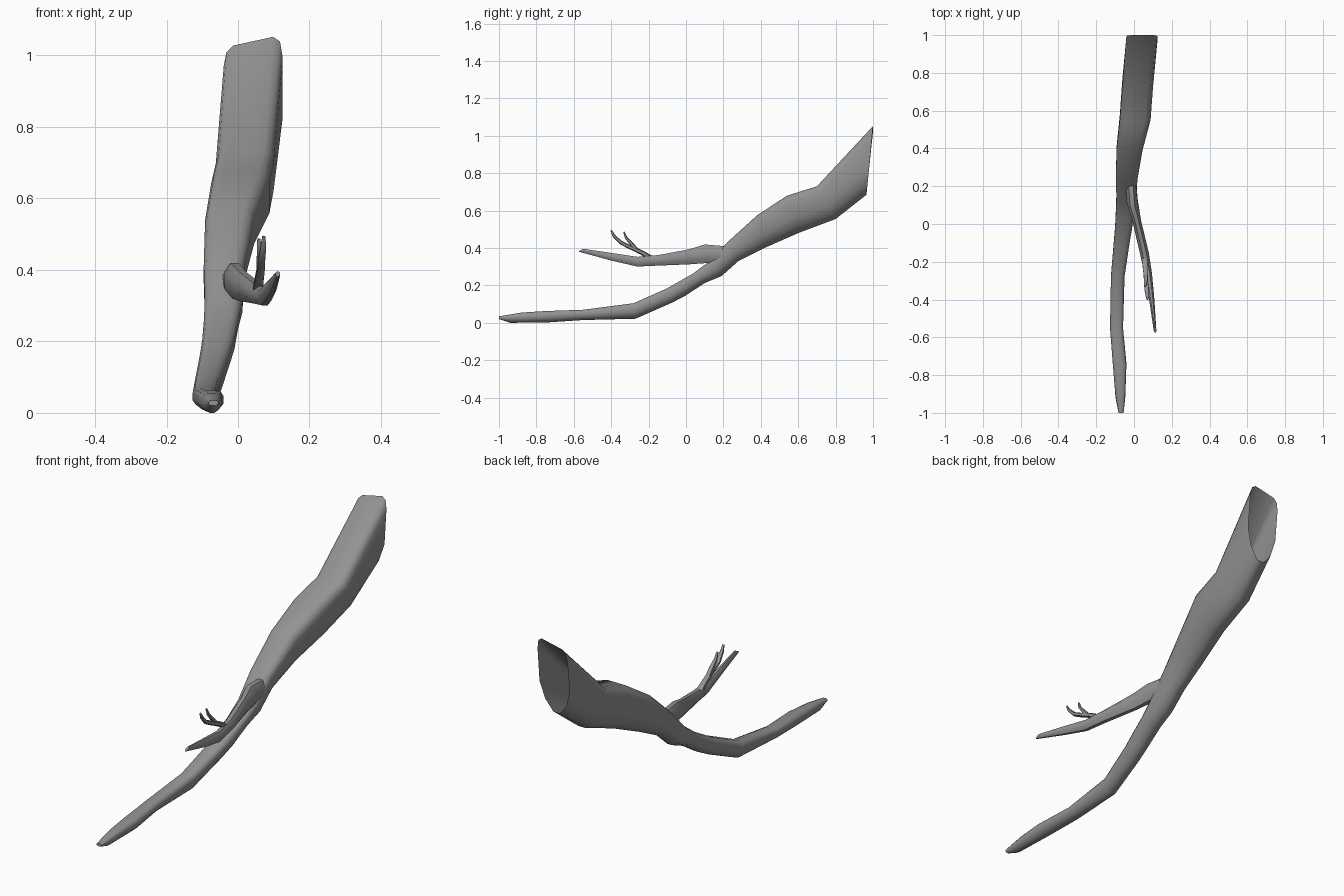
import bpy, bmesh, math

if "Cube" in bpy.data.objects:
    bpy.data.objects.remove(bpy.data.objects["Cube"])

# Dark grey bark
bark = bpy.data.materials.new("bark")
bark.diffuse_color = (0.29, 0.29, 0.29, 1)
bark.use_nodes = True
bark.node_tree.nodes["Principled BSDF"].inputs["Base Color"].default_value = bark.diffuse_color

def spow(t, p):
    return math.copysign(abs(t) ** p, t)

def loft(name, rings, sides=12, box=(1.0, 1.0), right_low=1.0, tilt=0.0,
         cap_start=False):
    """Skin rings given as (top y, top z, bottom y, bottom z, x left, x right).
    box: exponent of the upper half at first and last ring (small = boxy)."""
    bm = bmesh.new()
    loops = []
    k = math.cos(math.pi / sides)
    for n, (ty, tz, by, bz, xl, xr) in enumerate(rings):
        f = n / (len(rings) - 1)
        loop = []
        for i in range(sides):
            a = 2 * math.pi * (i + 0.5) / sides
            c, s = math.cos(a), math.sin(a)
            # boxy upper half, tapering lower half
            p = box[0] * (1 - f) + box[1] * f if s > 0 else (right_low if c > 0 else 1.0)
            u = max(-1, min(1, spow(c / k, p)))
            v = max(-1, min(1, spow(s / k, p)))
            lean = tilt * u * max(v, 0) if n == 0 else 0
            loop.append(bm.verts.new(((xl + xr) / 2 + u * (xr - xl) / 2,
                                      (ty + by) / 2 + v * (ty - by) / 2,
                                      (tz + bz) / 2 + v * (tz - bz) / 2 + lean)))
        loops.append(loop)
    for a, b in zip(loops, loops[1:]):
        for i in range(sides):
            j = (i + 1) % sides
            bm.faces.new((a[i], a[j], b[j], b[i]))
    if cap_start:
        bm.faces.new(loops[0][::-1])
    bm.faces.new(loops[-1])
    bmesh.ops.recalc_face_normals(bm, faces=bm.faces)
    me = bpy.data.meshes.new(name)
    bm.to_mesh(me)
    bm.free()
    me.materials.append(bark)
    ob = bpy.data.objects.new(name, me)
    bpy.context.collection.objects.link(ob)
    bpy.ops.object.select_all(action='DESELECT')
    ob.select_set(True)
    bpy.context.view_layer.objects.active = ob
    bpy.ops.object.shade_smooth_by_angle(angle=math.radians(50))
    return ob

def tube(name, path, sides=6):
    """Thin round shoot through (x, y, z, radius) points."""
    rings = []
    for i, (x, y, z, r) in enumerate(path):
        p, q = path[max(i - 1, 0)], path[min(i + 1, len(path) - 1)]
        dy, dz = q[1] - p[1], q[2] - p[2]
        n = math.hypot(dy, dz)
        ny, nz = dz / n * r, -dy / n * r
        rings.append((y + ny, z + nz, y - ny, z - nz, x - r, x + r))
    return loft(name, rings, sides, cap_start=True)

# Main branch, open at the thick broken end
loft("main_branch", [
    (1.00, 1.04, 0.965, 0.685, -0.04, 0.125),
    (0.70, 0.73, 0.80, 0.555, -0.062, 0.10),
    (0.54, 0.68, 0.60, 0.48, -0.075, 0.088),
    (0.38, 0.575, 0.43, 0.405, -0.092, 0.045),
    (0.22, 0.43, 0.28, 0.33, -0.096, 0.018),
    (0.12, 0.325, 0.19, 0.25, -0.093, 0.012),
    (0.04, 0.265, 0.10, 0.213, -0.096, 0.0),
    (-0.03, 0.225, 0.00, 0.147, -0.10, -0.01),
    (-0.10, 0.185, -0.07, 0.11, -0.106, -0.022),
    (-0.28, 0.105, -0.27, 0.022, -0.122, -0.05),
    (-0.55, 0.07, -0.55, 0.015, -0.127, -0.058),
    (-0.75, 0.063, -0.73, 0.003, -0.112, -0.04),
    (-0.88, 0.055, -0.94, 0.0, -0.098, -0.046),
    (-1.00, 0.035, -1.00, 0.02, -0.082, -0.055),
], box=(0.3, 0.7), right_low=1.2, tilt=0.018)

# Side branch growing out of the fork
loft("side_branch", [
    (0.21, 0.41, 0.22, 0.32, -0.045, 0.012),
    (0.10, 0.419, 0.14, 0.322, -0.038, 0.020),
    (0.02, 0.394, 0.02, 0.313, -0.010, 0.037),
    (-0.15, 0.362, -0.15, 0.306, 0.030, 0.078),
    (-0.26, 0.353, -0.26, 0.301, 0.055, 0.095),
    (-0.40, 0.374, -0.40, 0.333, 0.080, 0.108),
    (-0.55, 0.396, -0.575, 0.381, 0.105, 0.118),
], sides=8, cap_start=True)

# Forked shoot on the side branch
tube("long_shoot", [(0.055, -0.17, 0.335, 0.016), (0.06, -0.24, 0.378, 0.012),
                    (0.064, -0.30, 0.405, 0.011), (0.066, -0.35, 0.43, 0.010),
                    (0.071, -0.385, 0.465, 0.008), (0.072, -0.40, 0.494, 0.004)])
tube("short_shoot", [(0.062, -0.25, 0.378, 0.010), (0.062, -0.29, 0.42, 0.010),
                     (0.060, -0.32, 0.455, 0.007), (0.058, -0.332, 0.487, 0.004)])
